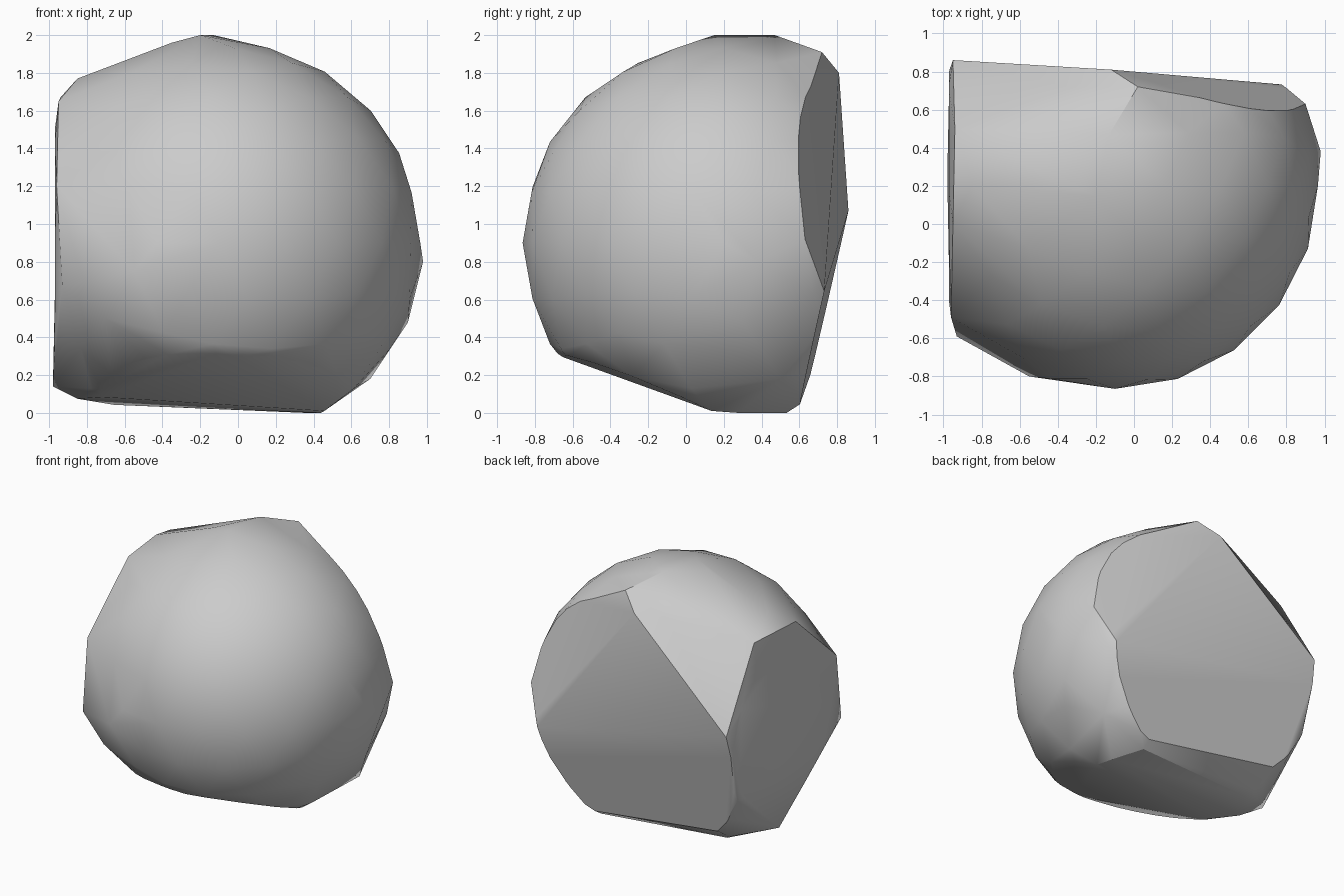
import bpy
import bmesh
import math
from mathutils import Vector, Matrix

cube = bpy.data.objects.get("Cube")
if cube:
    bpy.data.objects.remove(cube, do_unlink=True)

# Grey stone material
stone = bpy.data.materials.new("grey_stone")
stone.use_nodes = True
grey = (0.6, 0.6, 0.6, 1)
stone.diffuse_color = grey
stone.node_tree.nodes["Principled BSDF"].inputs["Base Color"].default_value = grey

# Round boulder body
bm = bmesh.new()
bmesh.ops.create_icosphere(bm, subdivisions=3, radius=1.065,
                           matrix=Matrix.Translation((-0.1, 0.2, 0.9)))

# Broken faces: point on the cut, outward direction
back_corner = Vector((-0.95, 0.86, 1.07))
back_top = Vector((-0.12, 0.81, 1.8))
back_side = Vector((0.78, 0.73, 0.65))
front_foot = Vector((0, -0.02, 0.03))
cuts = [
    (back_corner, (0.07, 1, -0.01)),          # back
    (back_corner, (0.03, 1.67, -0.38)),       # lower back
    (back_top, (0.19, 0.55, 0.11)),           # upper back
    (back_top, (-0.233, 0.491, 0.298)),       # upper back, flat-side end
    ((-0.97, 0, 1), (-1, 0, 0)),              # flat side
    ((0.4, 0.3, 0.0), (-0.05, -0.08, -1)),    # underside
    ((0.4, 0.57, 0.02), (-0.11, 0.66, -1)),   # underside, back edge
    (front_foot, (0.1, -0.42, -1)),           # lower front
    (front_foot, (-0.06, -0.42, -1)),         # lower front, flat-side end
    ((0, 0, 0), (0, 0, -1)),                  # resting point
]
for point, direction in cuts:
    bmesh.ops.bisect_plane(bm, geom=bm.verts[:] + bm.edges[:] + bm.faces[:],
                           plane_co=point, plane_no=direction, clear_outer=True)

# Corners that stand out beyond the round body
corners = [back_corner, back_top, back_side,
           # flat side
           (-0.98, 0.25, 0.14), (-0.85, 0.15, 0.075), (-0.95, 0.72, 0.52),
           (-0.94, 0.5, 1.67), (-0.95, 0, 1.65), (-0.85, 0.2, 1.77),
           (-0.96, -0.49, 1.2), (-0.93, -0.59, 0.67),
           # front
           (-0.7, -0.66, 0.5), (-0.55, -0.8, 0.75),
           # crown
           (0.02, 0.72, 1.91), (-0.2, 0.15, 2), (-0.13, 0.47, 2), (-0.35, 0.2, 1.96),
           # round side
           (0.98, 0.38, 0.8), (0.9, 0.63, 0.92), (0.9, 0.3, 0.48),
           (0.7, 0.5, 0.18), (0.45, 0.61, 0.08)]
bm_hull = bmesh.new()
for co in [v.co.copy() for v in bm.verts] + corners:
    bm_hull.verts.new(co)
bm.free()
bmesh.ops.remove_doubles(bm_hull, verts=bm_hull.verts[:], dist=0.03)
bmesh.ops.convex_hull(bm_hull, input=bm_hull.verts[:])
loose = [v for v in bm_hull.verts if not v.link_faces]
bmesh.ops.delete(bm_hull, geom=loose, context='VERTS')

# Merge the flat breaks into single faces
bmesh.ops.dissolve_limit(bm_hull, angle_limit=math.radians(3),
                         verts=bm_hull.verts[:], edges=bm_hull.edges[:])
bmesh.ops.recalc_face_normals(bm_hull, faces=bm_hull.faces[:])

mesh = bpy.data.meshes.new("boulder")
bm_hull.to_mesh(mesh)
bm_hull.free()
mesh.materials.append(stone)
boulder = bpy.data.objects.new("boulder", mesh)
bpy.context.collection.objects.link(boulder)

# Soft shading with crisp broken edges
bpy.context.view_layer.objects.active = boulder
boulder.select_set(True)
bpy.ops.object.shade_smooth_by_angle(angle=math.radians(32))
